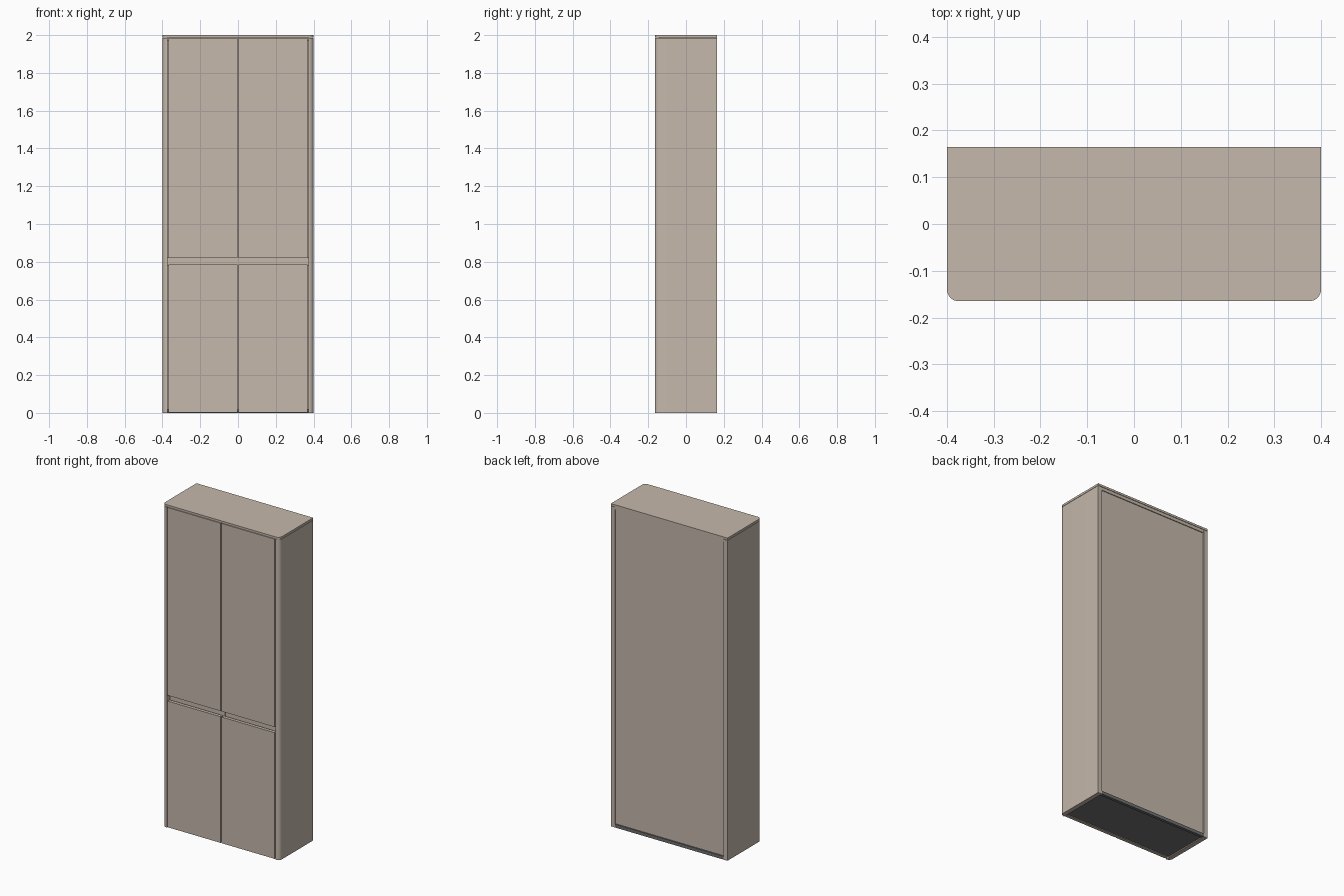
import bpy, bmesh, math

if "Cube" in bpy.data.objects:
    bpy.data.objects.remove(bpy.data.objects["Cube"])

W, D, H = 0.40, 0.165, 2.0      # half width, half depth, height
T = 0.028                       # side panel thickness
R = 0.025                       # front corner radius
TOP = 1.987                     # underside of the top board


def material(name, color):
    m = bpy.data.materials.new(name)
    m.diffuse_color = color
    m.use_nodes = True
    m.node_tree.nodes["Principled BSDF"].inputs["Base Color"].default_value = m.diffuse_color
    return m


beige = material("beige_board", (0.56, 0.48, 0.41, 1))
grey = material("grey_underside", (0.16, 0.16, 0.16, 1))


def prism(name, pts, z0, z1, mat=beige):
    """Extrude a plan outline from z0 to z1."""
    bm = bmesh.new()
    face = bm.faces.new([bm.verts.new((x, y, z0)) for x, y in pts])
    new = bmesh.ops.extrude_face_region(bm, geom=[face])["geom"]
    verts = [v for v in new if isinstance(v, bmesh.types.BMVert)]
    bmesh.ops.translate(bm, verts=verts, vec=(0, 0, z1 - z0))
    bmesh.ops.recalc_face_normals(bm, faces=bm.faces)
    me = bpy.data.meshes.new(name)
    bm.to_mesh(me)
    bm.free()
    me.materials.append(mat)
    ob = bpy.data.objects.new(name, me)
    bpy.context.collection.objects.link(ob)
    bpy.ops.object.select_all(action="DESELECT")
    ob.select_set(True)
    bpy.context.view_layer.objects.active = ob
    bpy.ops.object.shade_smooth_by_angle(angle=math.radians(30))
    return ob


def box(name, x0, x1, y0, y1, z0, z1, mat=beige):
    return prism(name, [(x0, y0), (x1, y0), (x1, y1), (x0, y1)], z0, z1, mat)


def corner(s):
    """Rounded front corner, from the front face round to side s."""
    return [(s * (W - R + R * math.sin(a)), -D + R - R * math.cos(a))
            for a in (i * math.pi / 16 for i in range(9))]


# Top board with rounded front corners
prism("top_board", corner(1) + [(W, D), (-W, D)] + corner(-1)[::-1], TOP, H)

inner = W - T
for s, side in ((-1, "left"), (1, "right")):
    # Side panel with rounded front edge
    prism(f"{side}_side_panel",
          [(s * inner, -D)] + corner(s) + [(s * W, D), (s * inner, D)], 0, TOP - 0.002)
    # Upper and lower doors, separated by the finger groove
    x0, x1 = sorted((s * 0.003, s * (inner - 0.005)))
    box(f"{side}_upper_door", x0, x1, -D, -D + 0.02, 0.82, TOP - 0.003)
    box(f"{side}_lower_door", x0, x1, -D, -D + 0.02, 0.003, 0.785)

# Carcass behind the doors
box("middle_shelf", -inner, inner, -D + 0.028, D - 0.02, 0.78, 0.825)
box("centre_divider", -0.01, 0.01, -D + 0.022, D - 0.02, 0.02, 1.97)
box("upper_board", -inner, inner, -D + 0.022, D - 0.003, 1.968, TOP)
box("back_panel", -inner, inner, D - 0.016, D - 0.008, 0.02, 1.968)

# Underside with a thin rim
box("bottom_board", -inner, inner, -D + 0.022, D - 0.018, 0.006, 0.02, grey)
box("back_bottom_rail", -inner, inner, D - 0.018, D, 0, 0.02, grey)
